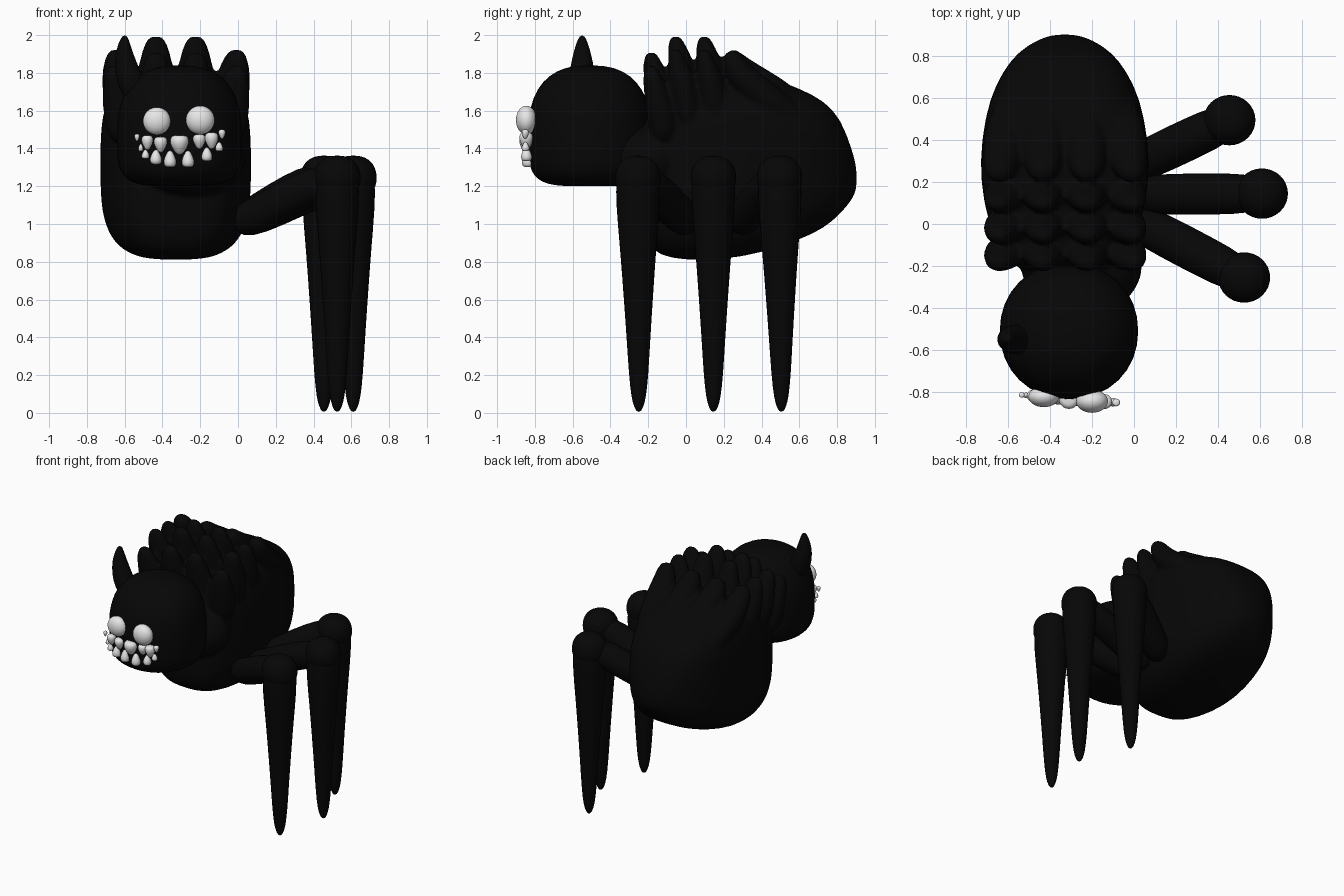
import bpy, bmesh, math
from mathutils import Vector

cube = bpy.data.objects.get("Cube")
if cube:
    bpy.data.objects.remove(cube, do_unlink=True)


def material(name, value):
    m = bpy.data.materials.new(name)
    m.use_nodes = True
    color = (value, value, value, 1)
    m.diffuse_color = color
    m.node_tree.nodes["Principled BSDF"].inputs["Base Color"].default_value = color
    return m


BLACK = material("soft black", 0.002)
WHITE = material("bone white", 0.8)


def finish(bm, name, mat, levels=1):
    bmesh.ops.recalc_face_normals(bm, faces=bm.faces)
    mesh = bpy.data.meshes.new(name)
    bm.to_mesh(mesh)
    bm.free()
    mesh.materials.append(mat)
    for p in mesh.polygons:
        p.use_smooth = True
    ob = bpy.data.objects.new(name, mesh)
    bpy.context.collection.objects.link(ob)
    if levels:
        ob.modifiers.new("Smooth", 'SUBSURF').levels = levels
    return ob


def skin(name, rings, mat):
    """Bridge equal rings of points and close both ends."""
    bm = bmesh.new()
    loops = [[bm.verts.new(p) for p in ring] for ring in rings]
    n = len(loops[0])
    for a, b in zip(loops, loops[1:]):
        for i in range(n):
            j = (i + 1) % n
            bm.faces.new((a[i], a[j], b[j], b[i]))
    bm.faces.new(loops[0])
    bm.faces.new(loops[-1])
    return finish(bm, name, mat)


def power(v, e):
    return math.copysign(abs(v) ** e, v)


def tube(name, points, mat, sides=14, wide=1.0):
    """Tapered limb through (x, y, z, radius) points; wide stretches it in x."""
    centres = [Vector(p[:3]) for p in points]
    rings = []
    for i, p in enumerate(points):
        t = centres[min(i + 1, len(points) - 1)] - centres[max(i - 1, 0)]
        q = Vector((0, 0, 1)).rotation_difference(t)
        ring = []
        for k in range(sides):
            a = math.tau * k / sides
            offset = q @ Vector((math.cos(a), math.sin(a), 0)) * p[3]
            offset.x *= wide
            ring.append(centres[i] + offset)
        rings.append(ring)
    return skin(name, rings, mat)


def ellipsoid(name, centre, radii, mat, low=None, top=2, bottom=2, side=2):
    """Rounded solid; low is the lower half's height, the rest set squareness."""
    bm = bmesh.new()
    bmesh.ops.create_uvsphere(bm, u_segments=32, v_segments=20, radius=1)
    for v in bm.verts:
        upper_half = v.co.z > 0
        e = 2 / (top if upper_half else bottom)
        height = radii[2] if upper_half else (low or radii[2])
        a = math.atan2(v.co.y, v.co.x)
        s = math.hypot(v.co.x, v.co.y) ** e
        v.co = Vector(centre) + Vector((
            radii[0] * s * power(math.cos(a), 2 / side),
            radii[1] * s * power(math.sin(a), 2 / side),
            height * power(v.co.z, e)))
    return finish(bm, name, mat, 0)


# Body: stations of y, half width, bottom, top, squareness
MID = -0.33
stations = [
    (-0.23, 0.15, 1.05, 1.50, 2.6), (-0.205, 0.24, 0.89, 1.68, 2.8), (-0.14, 0.305, 0.83, 1.74, 3),
    (0.0, 0.365, 0.805, 1.77, 3.2), (0.2, 0.405, 0.81, 1.81, 3.4), (0.4, 0.4, 0.845, 1.795, 3.4),
    (0.6, 0.36, 0.915, 1.72, 3.3), (0.73, 0.295, 0.975, 1.655, 3.2), (0.82, 0.225, 1.055, 1.56, 2.9),
    (0.88, 0.13, 1.13, 1.39, 2.4), (0.905, 0.05, 1.18, 1.30, 2)]
rings = []
for y, w, lo, hi, n in stations:
    ring = []
    for k in range(32):
        a = math.tau * k / 32
        ring.append((MID + w * power(math.cos(a), 2 / n), y,
                     (lo + hi) / 2 + (hi - lo) / 2 * power(math.sin(a), 2 / n)))
    rings.append(ring)
body = skin("body", rings, BLACK)
blended = [ellipsoid("neck", (-0.25, -0.2, 1.34), (0.29, 0.24, 0.19), BLACK)]

# Back spikes: four columns, three upright rows and one swept ridge row
for c, x in enumerate((-0.63, -0.435, -0.225, -0.025)):
    outer = c in (0, 3)
    drop = 0.07 if outer else 0
    lean = 0.03 * (-1 if c == 0 else 1) if outer else 0
    for r, (y, tip) in enumerate(((-0.185, 1.905), (-0.055, 1.99), (0.095, 1.99))):
        tip -= drop
        blended.append(tube(f"spike_{r}_{c}", [
            (x - lean * 1.5, y + 0.075, tip - 0.42, 0.075), (x - lean * 0.7, y + 0.055, tip - 0.25, 0.084),
            (x, y + 0.025, tip - 0.13, 0.068), (x + lean / 2, y + 0.005, tip - 0.05, 0.05),
            (x + lean / 2, y, tip - 0.015, 0.037), (x + lean / 2, y, tip + 0.005, 0.022)], BLACK, 12, 1.35))
    sunk = drop * 1.1
    blended.append(tube(f"ridge_{c}", [
        (x * 0.6 + MID * 0.4, 0.74, 1.50 - sunk, 0.05), (x * 0.88 + MID * 0.12, 0.54, 1.66 - sunk, 0.08),
        (x * 0.97 + MID * 0.03, 0.39, 1.74 - sunk * 0.6, 0.09), (x, 0.29, 1.81 - sunk * 0.4, 0.083),
        (x + lean / 2, 0.245, 1.875, 0.06), (x + lean / 2, 0.23, 1.92, 0.032)], BLACK, 12, 1.15))

# Blend neck, spikes and ridges softly into the body
with bpy.context.temp_override(active_object=body, object=body, selected_objects=[body] + blended,
                               selected_editable_objects=[body] + blended):
    bpy.ops.object.join()
remesh = body.modifiers.new("Blend", 'REMESH')
remesh.mode = 'VOXEL'
remesh.voxel_size = 0.014
remesh.use_smooth_shade = True
soften = body.modifiers.new("Soften", 'SMOOTH')
soften.factor = 0.5
soften.iterations = 5

# Head and the single curved horn
ellipsoid("head", (-0.31, -0.51, 1.47), (0.33, 0.325, 0.37), BLACK, 0.27, 2.5, 4.2, 2.1)
tube("horn", [(-0.50, -0.55, 1.66, 0.075), (-0.56, -0.55, 1.73, 0.075), (-0.588, -0.55, 1.81, 0.068),
              (-0.603, -0.55, 1.89, 0.052), (-0.603, -0.55, 1.96, 0.031), (-0.598, -0.55, 2.0, 0.012)], BLACK)

# Legs: all three grow from the left side
legs = {"front": ((-0.02, 0.03), (0.525, -0.255), -0.25),
        "middle": ((-0.02, 0.14), (0.61, 0.145), 0.145),
        "back": ((-0.02, 0.27), (0.455, 0.495), 0.505)}
for name, ((rx, ry), (kx, ky), foot) in legs.items():
    path = []
    for t, z, r in ((0, 1.0, 0.085), (0.2, 1.04, 0.1), (0.5, 1.13, 0.102), (0.8, 1.21, 0.1), (1, 1.24, 0.09)):
        path.append((rx + (kx - rx) * t, ry + (ky - ry) * t, z, r))
    tube(f"{name}_upper_leg", path, BLACK)
    ellipsoid(f"{name}_knee", (kx, ky, 1.24), (0.124, 0.12, 0.122), BLACK, 0.12, 2.3)
    tube(f"{name}_lower_leg", [
        (kx, ky + (foot - ky) * (1.3 - z) / 1.3, z, r) for z, r in (
            (1.30, 0.09), (1.25, 0.12), (1.1, 0.12), (0.85, 0.097), (0.6, 0.079),
            (0.4, 0.065), (0.2, 0.053), (0.08, 0.04), (0.03, 0.025), (0.005, 0.01))], BLACK)

# Eyes
ellipsoid("right_eye", (-0.43, -0.823, 1.545), (0.073, 0.05, 0.073), WHITE)
ellipsoid("left_eye", (-0.2, -0.845, 1.55), (0.076, 0.055, 0.076), WHITE)


# Teeth: rounded base and tapered point
def tooth(name, x, z, w, h, up):
    y = -0.833 - 0.08 * (x + 0.31)
    tube(name, [(x, y, z - up * h * (0.5 - f), w * g) for f, g in
                ((0, 0.6), (0.1, 1.05), (0.4, 1.15), (0.75, 0.72), (1, 0.25))], WHITE, 10)


upper = [(-0.535, 1.457, 0.013, 0.04), (-0.48, 1.43, 0.03, 0.08), (-0.41, 1.42, 0.035, 0.085),
         (-0.31, 1.418, 0.048, 0.105), (-0.205, 1.435, 0.033, 0.08), (-0.14, 1.44, 0.035, 0.09),
         (-0.085, 1.475, 0.018, 0.05)]
lower = [(-0.515, 1.405, 0.013, 0.04), (-0.49, 1.37, 0.02, 0.05), (-0.435, 1.355, 0.03, 0.08),
         (-0.36, 1.345, 0.032, 0.09), (-0.265, 1.345, 0.032, 0.09), (-0.165, 1.37, 0.028, 0.075),
         (-0.1, 1.41, 0.02, 0.05)]
for row, teeth, up in (("upper", upper, -1), ("lower", lower, 1)):
    for i, (x, z, w, h) in enumerate(teeth):
        tooth(f"{row}_tooth_{i}", x, z, w, h, up)
